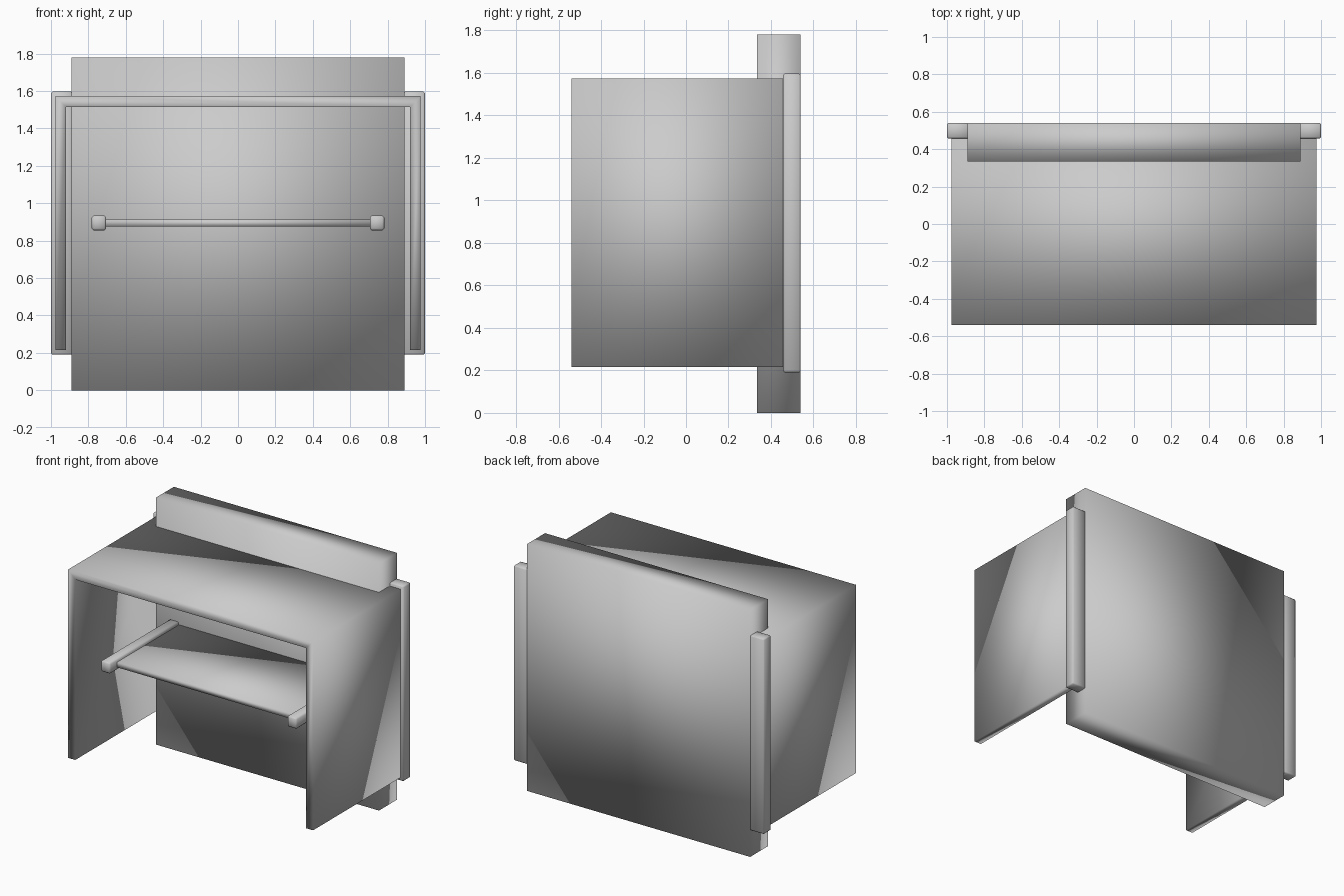
import bpy, bmesh

if "Cube" in bpy.data.objects:
    bpy.data.objects.remove(bpy.data.objects["Cube"])

grey = bpy.data.materials.new("light grey")
grey.diffuse_color = (0.6, 0.6, 0.6, 1)
grey.use_nodes = True
grey.node_tree.nodes["Principled BSDF"].inputs["Base Color"].default_value = grey.diffuse_color


def finish(name, bm):
    bmesh.ops.recalc_face_normals(bm, faces=bm.faces)
    for f in bm.faces:
        f.smooth = True
    me = bpy.data.meshes.new(name)
    bm.to_mesh(me)
    bm.free()
    me.materials.append(grey)
    ob = bpy.data.objects.new(name, me)
    bpy.context.collection.objects.link(ob)
    return ob


def box(name, x, y, z, bevel=0):
    bm = bmesh.new()
    bmesh.ops.create_cube(bm, size=1)
    for v in bm.verts:
        for i, (lo, hi) in enumerate((x, y, z)):
            v.co[i] = lo if v.co[i] < 0 else hi
    if bevel:
        bmesh.ops.bevel(bm, geom=bm.edges[:], offset=bevel, segments=1,
                        affect='EDGES', profile=0.5)
    return finish(name, bm)


# thick back panel
box("back_panel", (-0.89, 0.89), (0.335, 0.54), (0, 1.78))

# hood: top and two sides as one bent sheet
outer = [(-0.977, 0.215), (-0.977, 1.573), (0.977, 1.573), (0.977, 0.215)]
inner = [(-0.92, 0.215), (-0.92, 1.515), (0.92, 1.515), (0.92, 0.215)]
bm = bmesh.new()
rings = []
for prof in (outer, inner):
    rings.append([[bm.verts.new((x, y, z)) for x, z in prof] for y in (-0.54, 0.457)])
(of, ob_), (nf, nb) = rings
for i in range(3):
    j = i + 1
    bm.faces.new((of[i], of[j], ob_[j], ob_[i]))
    bm.faces.new((nf[i], nf[j], nb[j], nb[i]))
    bm.faces.new((of[i], of[j], nf[j], nf[i]))
    bm.faces.new((ob_[i], ob_[j], nb[j], nb[i]))
for i in (0, 3):
    bm.faces.new((of[i], ob_[i], nb[i], nf[i]))
finish("hood", bm)

# shelf board
box("shelf", (-0.71, 0.71), (-0.37, 0.34), (0.875, 0.913))

# mirrored rear posts and shelf rails
for side, s in (("left", -1), ("right", 1)):
    box(side + "_rear_post", sorted((s * 0.885, s * 1.0)), (0.457, 0.54), (0.19, 1.597), 0.008)
    box(side + "_shelf_rail", sorted((s * 0.705, s * 0.782)), (-0.45, 0.34), (0.855, 0.935), 0.01)
